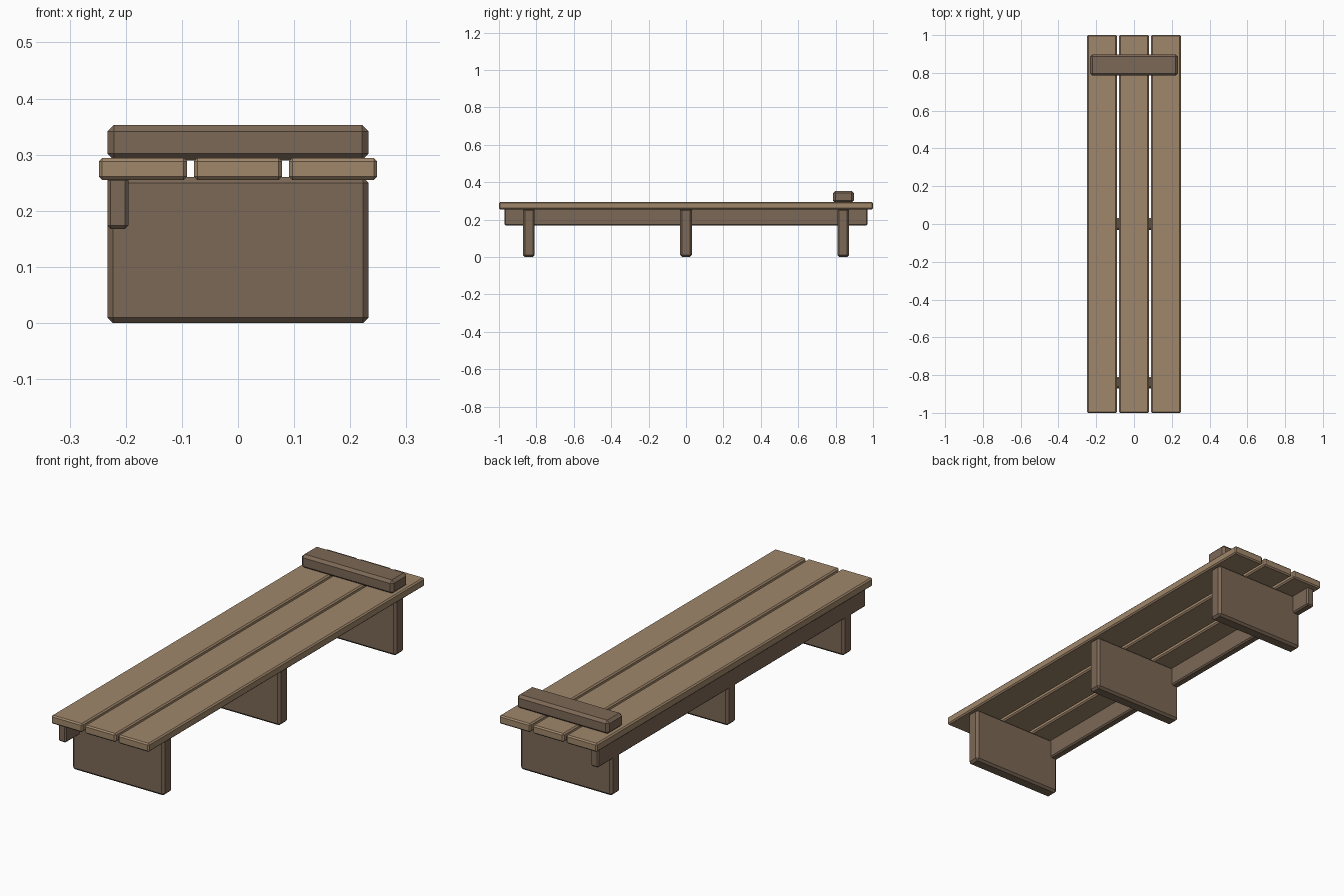
import bpy
import bmesh

if "Cube" in bpy.data.objects:
    bpy.data.objects.remove(bpy.data.objects["Cube"])


def material(name, rgb):
    m = bpy.data.materials.new(name)
    m.diffuse_color = (*rgb, 1.0)
    m.use_nodes = True
    m.node_tree.nodes["Principled BSDF"].inputs["Base Color"].default_value = m.diffuse_color
    return m


LIGHT = material("light wood", (0.352, 0.242, 0.147))
DARK = material("dark wood", (0.202, 0.138, 0.093))


def board(name, x, y, z, bevel, mat):
    """Chamfered box spanning the (min, max) ranges x, y, z."""
    bm = bmesh.new()
    bmesh.ops.create_cube(bm, size=1.0)
    for v in bm.verts:
        for i, (lo, hi) in enumerate((x, y, z)):
            v.co[i] = hi if v.co[i] > 0 else lo
    bmesh.ops.bevel(bm, geom=bm.edges[:], offset=bevel, segments=1,
                    profile=0.5, affect='EDGES')
    mesh = bpy.data.meshes.new(name)
    bm.to_mesh(mesh)
    bm.free()
    mesh.materials.append(mat)
    obj = bpy.data.objects.new(name, mesh)
    bpy.context.collection.objects.link(obj)
    return obj


# three long seat planks
for i, cx in enumerate((-0.1695, 0.0, 0.1695)):
    board(f"seat_plank_{i + 1}", (cx - 0.0785, cx + 0.0785), (-1.0, 1.0),
          (0.255, 0.294), 0.006, LIGHT)

# three slab legs
for i, cy in enumerate((-0.84, 0.0, 0.84)):
    board(f"leg_{i + 1}", (-0.233, 0.233), (cy - 0.031, cy + 0.031),
          (0.0, 0.26), 0.01, DARK)

# side rail under the left edge
board("side_rail", (-0.233, -0.195), (-0.97, 0.97), (0.168, 0.26), 0.006, DARK)

# raised head block at the back end
board("head_block", (-0.233, 0.233), (0.786, 0.898), (0.29, 0.353), 0.012, DARK)
